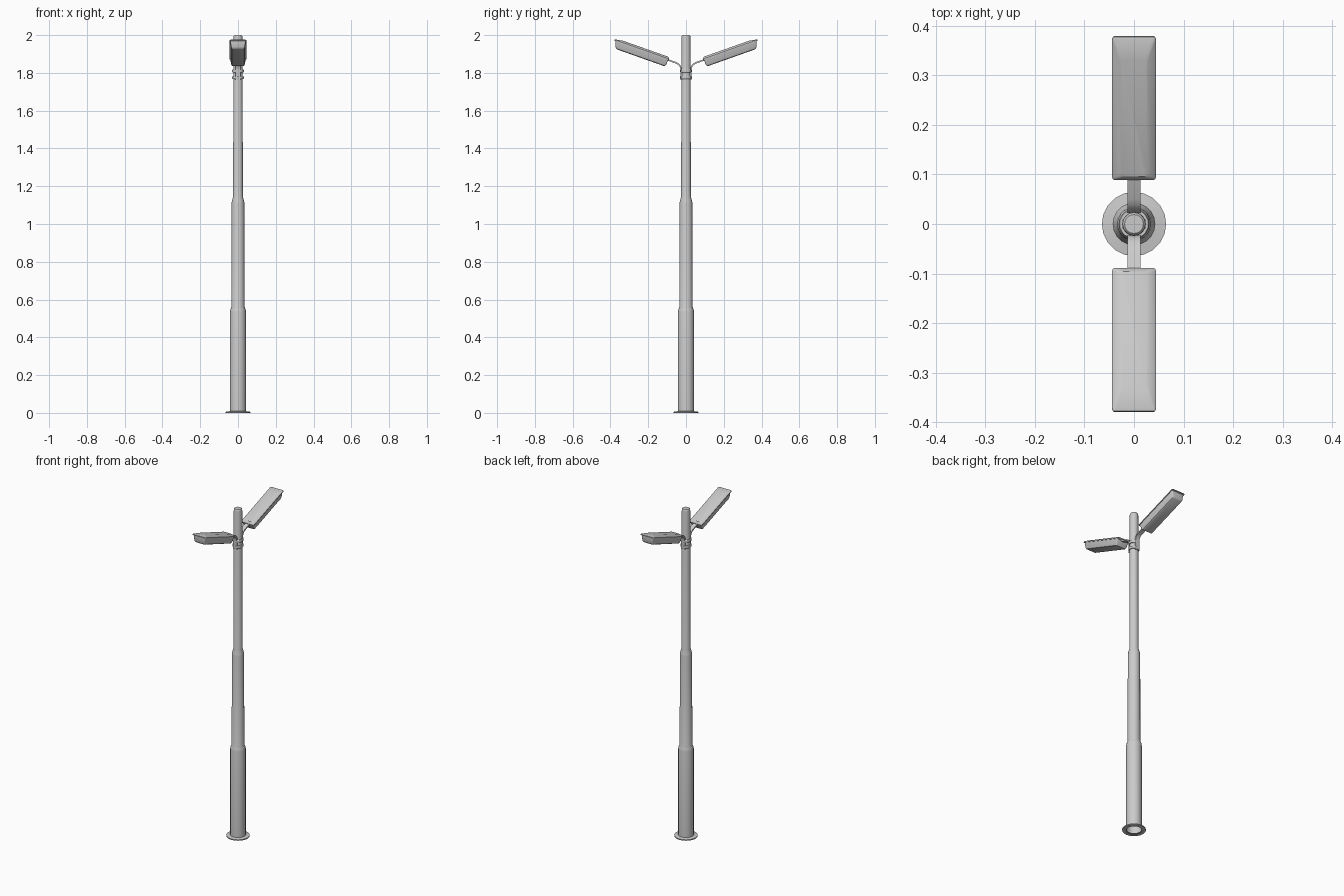
import bpy, bmesh, math
from mathutils import Matrix, Vector

if "Cube" in bpy.data.objects:
    bpy.data.objects.remove(bpy.data.objects["Cube"])

TILT = math.radians(19.5)


def make_object(name, bm, matrix=Matrix(), angle=30):
    bmesh.ops.recalc_face_normals(bm, faces=bm.faces)
    mesh = bpy.data.meshes.new(name)
    bm.to_mesh(mesh)
    bm.free()
    mesh.transform(matrix)
    ob = bpy.data.objects.new(name, mesh)
    bpy.context.collection.objects.link(ob)
    bpy.ops.object.select_all(action='DESELECT')
    ob.select_set(True)
    bpy.context.view_layer.objects.active = ob
    bpy.ops.object.shade_smooth_by_angle(angle=math.radians(angle))
    return ob


def loft(bm, rings, cap_start=False, cap_end=False):
    loops = [[bm.verts.new(p) for p in ring] for ring in rings]
    n = len(loops[0])
    for a, b in zip(loops, loops[1:]):
        for i in range(n):
            j = (i + 1) % n
            bm.faces.new((a[i], a[j], b[j], b[i]))
    if cap_start:
        bm.faces.new(loops[0][::-1])
    if cap_end:
        bm.faces.new(loops[-1])


def lathe(name, profile, sides=20, **caps):
    bm = bmesh.new()
    loft(bm, [[(r * math.cos(math.tau * i / sides), r * math.sin(math.tau * i / sides), z)
               for i in range(sides)] for r, z in profile], **caps)
    return make_object(name, bm)


def round_rect(half_w, u0, u1, z, r=0.006, steps=4):
    # Rounded rectangle ring: x across the lamp, y along it
    pts = []
    corners = [(half_w - r, u1 - r), (-half_w + r, u1 - r),
               (-half_w + r, u0 + r), (half_w - r, u0 + r)]
    for k, (cx, cy) in enumerate(corners):
        for s in range(steps + 1):
            a = math.pi / 2 * (k + s / steps)
            pts.append((cx + r * math.cos(a), cy + r * math.sin(a), z))
    return pts


# Stepped pole, open underneath
lathe("pole", [(0.043, 0.004), (0.043, 0.535), (0.041, 0.545), (0.035, 0.562),
               (0.034, 1.11), (0.0325, 1.12), (0.026, 1.145),
               (0.0235, 1.99), (0.0225, 1.996), (0.019, 2.0)], cap_end=True)

# Foot flange
lathe("base_flange", [(0.043, 0), (0.065, 0), (0.065, 0.006), (0.043, 0.009)])

# Clamp bands holding the arms
for i, z in enumerate((1.767, 1.803)):
    lathe(f"clamp_band_{i + 1}", [(0.023, z), (0.029, z), (0.031, z + 0.003),
                                  (0.031, z + 0.012), (0.029, z + 0.015), (0.023, z + 0.015)])

for side, turn in (("back", 0), ("front", math.pi)):
    spin = Matrix.Rotation(turn, 4, 'Z')
    place = spin @ Matrix.Translation((0, 0.089, 1.872)) @ Matrix.Rotation(TILT, 4, 'X')

    # Lamp lid with sloped edges and a thin rim
    bm = bmesh.new()
    loft(bm, [round_rect(0.044, 0, 0.307, -0.004),
              round_rect(0.044, 0, 0.307, 0.001),
              round_rect(0.041, 0.002, 0.301, 0.004),
              round_rect(0.027, 0.011, 0.262, 0.011)], True, True)
    make_object(f"{side}_lamp_lid", bm, place)

    # Tapered lamp tray below the lid
    bm = bmesh.new()
    loft(bm, [round_rect(0.041, 0.003, 0.300, -0.003),
              round_rect(0.036, 0.006, 0.290, -0.033),
              round_rect(0.033, 0.009, 0.284, -0.040),
              round_rect(0.027, 0.015, 0.276, -0.043)], True, True)
    make_object(f"{side}_lamp_tray", bm, place)

    # Flat strap arm bending from the pole to the lamp
    path = [(0.026, 1.762), (0.026, 1.815), (0.028, 1.829), (0.033, 1.839),
            (0.041, 1.847), (0.052, 1.853), (0.105, 1.872)]
    bm = bmesh.new()
    rings = []
    for i, p in enumerate(path):
        a, b = path[max(i - 1, 0)], path[min(i + 1, len(path) - 1)]
        t = Vector((b[0] - a[0], b[1] - a[1])).normalized() * 0.004
        rings.append([(x, p[0] - s * t.y, p[1] + s * t.x)
                      for x, s in ((-0.013, -1), (0.013, -1), (0.013, 1), (-0.013, 1))])
    loft(bm, rings, True, True)
    make_object(f"{side}_arm", bm, spin, 40)
